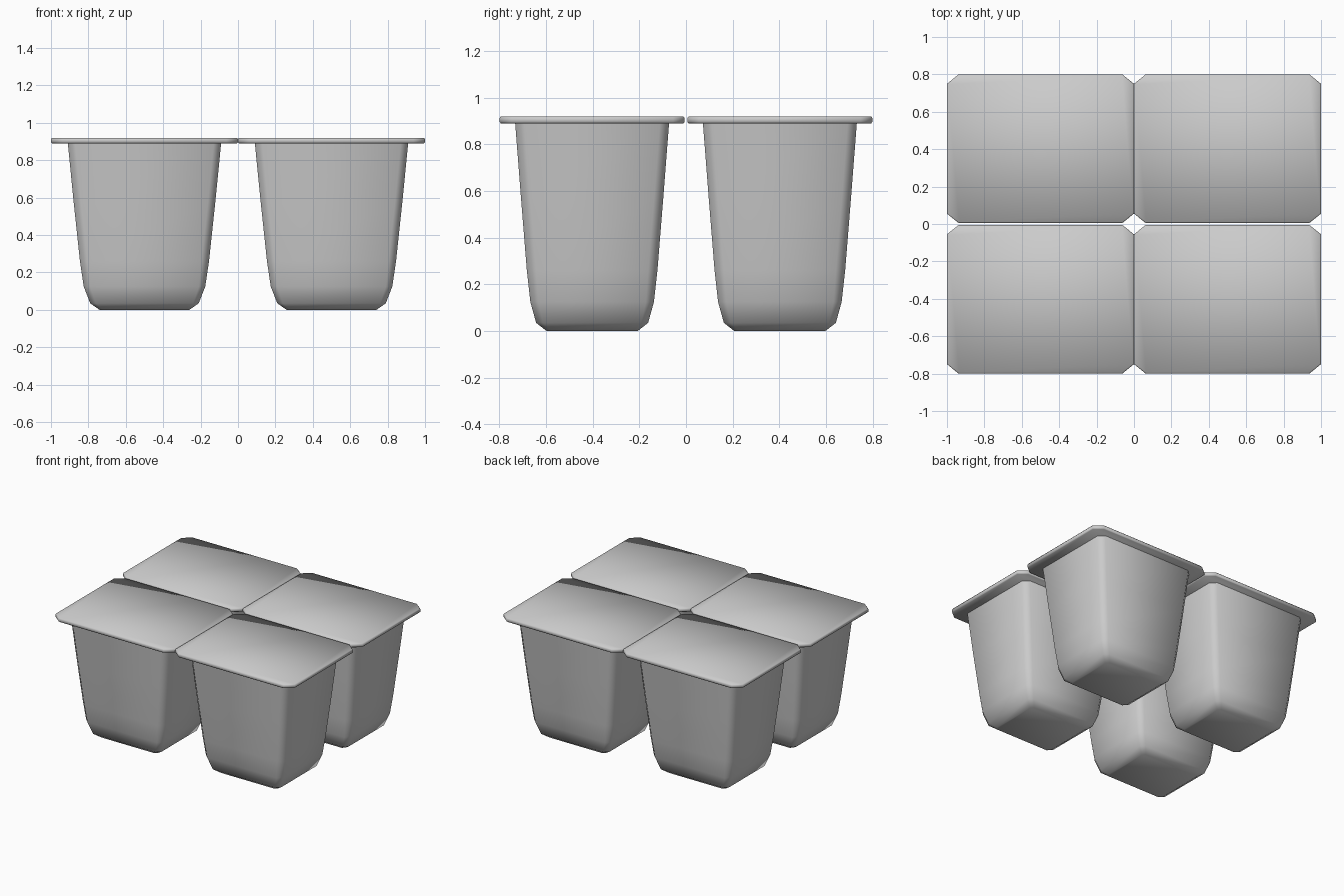
import bpy, bmesh

if "Cube" in bpy.data.objects:
    bpy.data.objects.remove(bpy.data.objects["Cube"])

def ring(bm, hx, hy, z, cx, cy):
    """Rectangle with clipped corners."""
    pts = [(hx - cx, -hy), (hx, -hy + cy), (hx, hy - cy), (hx - cx, hy),
           (-hx + cx, hy), (-hx, hy - cy), (-hx, -hy + cy), (-hx + cx, -hy)]
    return [bm.verts.new((x, y, z)) for x, y in pts]

def loft(name, sections, location, cap_top=True):
    bm = bmesh.new()
    rings = [ring(bm, *s) for s in sections]
    for a, b in zip(rings, rings[1:]):
        for i in range(8):
            j = (i + 1) % 8
            bm.faces.new((a[i], a[j], b[j], b[i]))
    bm.faces.new(rings[0][::-1])
    if cap_top:
        bm.faces.new(rings[-1])
    for f in bm.faces:
        f.smooth = True
    me = bpy.data.meshes.new(name)
    bm.to_mesh(me)
    bm.free()
    ob = bpy.data.objects.new(name, me)
    ob.location = location
    bpy.context.collection.objects.link(ob)
    return ob

# half width, half depth, height, corner clip x, corner clip y
cup = [(.24, .195, 0, .02, .02),
       (.29, .24, .035, .03, .03),
       (.325, .265, .125, .035, .035),
       (.345, .28, .26, .04, .04),
       (.378, .305, .57, .04, .04),
       (.41, .33, .892, .04, .04)]
lid = [(.494, .391, .89, .06, .048),
       (.5, .397, .897, .062, .05),
       (.5, .397, .912, .062, .05),
       (.495, .392, .92, .06, .048)]

# Four joined pots, each with a sealed lid
for col, x in (("left", -.5), ("right", .5)):
    for row, y in (("front", -.4025), ("back", .4025)):
        loft(f"cup_{row}_{col}", cup, (x, y, 0), cap_top=False)
        loft(f"lid_{row}_{col}", lid, (x, y, 0))
